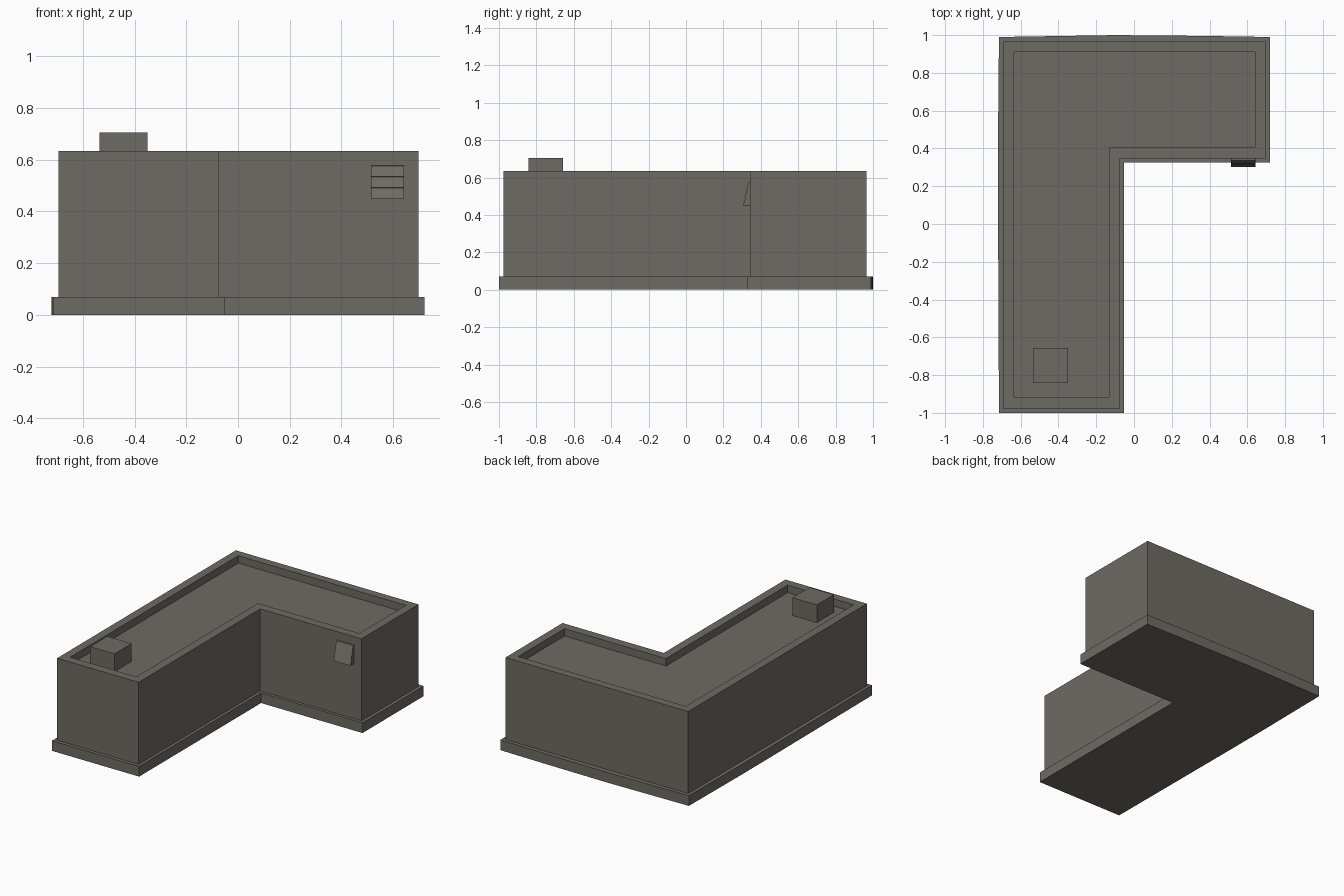
import bpy, bmesh

if "Cube" in bpy.data.objects:
    bpy.data.objects.remove(bpy.data.objects["Cube"])

# One flat stone colour for the whole building
stone = bpy.data.materials.new("warm grey stone")
stone.diffuse_color = (0.155, 0.147, 0.125, 1)
stone.use_nodes = True
stone.node_tree.nodes["Principled BSDF"].inputs["Base Color"].default_value = stone.diffuse_color


def loft(name, rings, close_start=True):
    """Join matching rings of points with quads and cap the ends."""
    bm = bmesh.new()
    loops = [[bm.verts.new(p) for p in ring] for ring in rings]
    n = len(loops[0])
    for a, b in zip(loops, loops[1:]):
        for i in range(n):
            j = (i + 1) % n
            bm.faces.new((a[i], a[j], b[j], b[i]))
    if close_start:
        bm.faces.new(loops[0][::-1])
    bm.faces.new(loops[-1])
    mesh = bpy.data.meshes.new(name)
    bm.to_mesh(mesh)
    bm.free()
    mesh.materials.append(stone)
    obj = bpy.data.objects.new(name, mesh)
    bpy.context.collection.objects.link(obj)
    return obj


def ell(x0, x1, y0, y1, xi, yi):
    """Counter-clockwise L-shaped plan with its inner corner at (xi, yi)."""
    return [(x0, y0), (xi, y0), (xi, yi), (x1, yi), (x1, y1), (x0, y1)]


def at(plan, z):
    return [(x, y, z) for x, y in plan]


# Foundation, with slightly bowed back and left edges
plinth = ell(-0.715, 0.72, -1.0, 0.99, -0.052, 0.325)
plinth.insert(5, (0.35, 0.996))
plinth.insert(6, (-0.1, 1.0))
plinth += [(-0.72, 0.45), (-0.72, 0.1)]
loft("foundation", [at(plinth, 0), at(plinth, 0.07)])

# Walls rising to a parapet around a sunken flat roof
outer = ell(-0.693, 0.697, -0.976, 0.966, -0.073, 0.346)
inner = ell(-0.635, 0.64, -0.917, 0.91, -0.132, 0.406)
loft("walls_and_roof",
     [at(outer, 0.07), at(outer, 0.634), at(inner, 0.634), at(inner, 0.583)],
     close_start=False)

# Roof box
box = [(-0.535, -0.843), (-0.349, -0.843), (-0.349, -0.657), (-0.535, -0.657)]
loft("roof_box", [at(box, 0.583), at(box, 0.705)])

# Louvred vent: sawtooth side profile (y, z) stretched along x
profile = [(0.346, 0.45)]
for k in range(3):
    z = 0.45 + 0.0425 * k
    profile += [(0.303 + 0.009 * k, z), (0.319 + 0.009 * k, z + 0.0415)]
profile.append((0.346, 0.577))
profile.reverse()
loft("wall_vent", [[(x, y, z) for y, z in profile] for x in (0.514, 0.642)])

# Make every shell face outward
for obj in bpy.context.collection.objects:
    if obj.name == "wall_vent":
        bm = bmesh.new()
        bm.from_mesh(obj.data)
        bmesh.ops.recalc_face_normals(bm, faces=bm.faces)
        bm.to_mesh(obj.data)
        bm.free()
